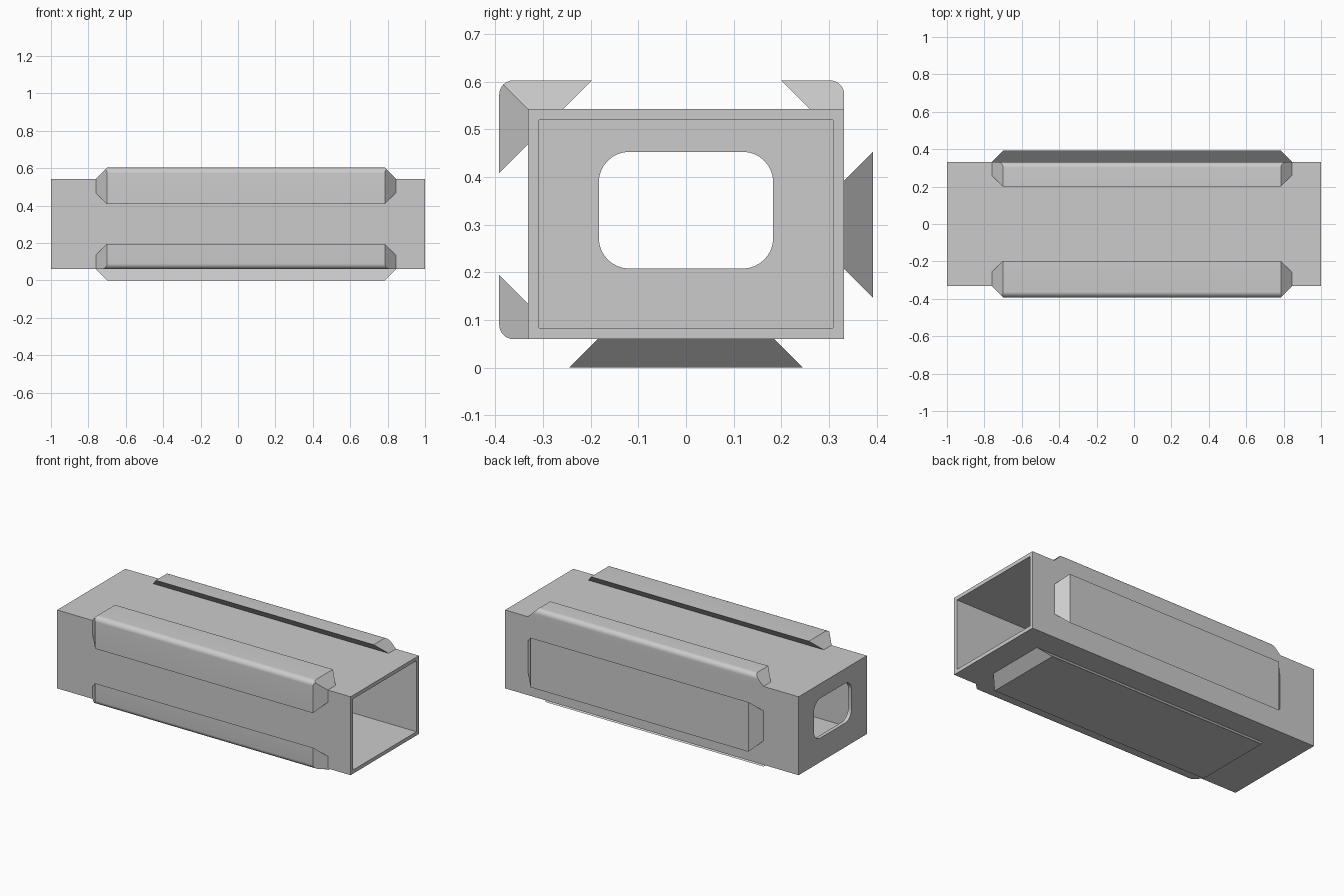
import bpy, bmesh, math

if "Cube" in bpy.data.objects:
    bpy.data.objects.remove(bpy.data.objects["Cube"])

# Single flat grey
grey = bpy.data.materials.new("light_grey")
grey.use_nodes = True
colour = (0.6, 0.6, 0.6, 1)
grey.diffuse_color = colour
grey.node_tree.nodes["Principled BSDF"].inputs["Base Color"].default_value = colour

HALF, LOW, HIGH = 0.332, 0.06, 0.543   # body half depth, underside, top
RISE = 0.06                            # how far the pads stand off the body
WALL = 0.023


def make_object(name, bm):
    bmesh.ops.recalc_face_normals(bm, faces=bm.faces)
    mesh = bpy.data.meshes.new(name)
    bm.to_mesh(mesh)
    bm.free()
    mesh.materials.append(grey)
    obj = bpy.data.objects.new(name, mesh)
    bpy.context.collection.objects.link(obj)
    return obj


def arc(cy, cz, radius, start, end, steps=8):
    angles = [math.radians(start + (end - start) * i / steps) for i in range(steps + 1)]
    return [(cy + radius * math.cos(a), cz + radius * math.sin(a)) for a in angles]


def prism(name, outline, x0, x1):
    bm = bmesh.new()
    a, b = ([bm.verts.new((x, y, z)) for y, z in outline] for x in (x0, x1))
    bm.faces.new(a)
    bm.faces.new(b)
    n = len(outline)
    for i in range(n):
        j = (i + 1) % n
        bm.faces.new((a[i], a[j], b[j], b[i]))
    return make_object(name, bm)


def rectangle(half, low, high):
    return [(-half, low), (half, low), (half, high), (-half, high)]


def pad(name, outline, height, corner=None):
    """Undercut pad with sloped ends; outline runs from base edge to base edge."""
    bm = bmesh.new()
    points = outline + ([corner] if corner else [])
    ends = []
    for base_x, direction in ((-0.76, 1), (0.845, -1)):
        ends.append([bm.verts.new((base_x + direction * height(y, z), y, z))
                     for y, z in points])
    n = len(points)
    base_faces = []
    for i in range(n):
        j = (i + 1) % n
        face = bm.faces.new((ends[0][i], ends[0][j], ends[1][j], ends[1][i]))
        if i >= len(outline) - 1:
            base_faces.append(face)
    for verts in ends:
        if corner:
            # Mitred end where the pad wraps a body edge
            mid = len(outline) // 2
            bm.faces.new(verts[:mid + 1] + verts[-1:])
            bm.faces.new(verts[mid:])
        else:
            bm.faces.new(verts)
    bmesh.ops.recalc_face_normals(bm, faces=bm.faces)
    bmesh.ops.delete(bm, geom=base_faces, context="FACES_ONLY")
    mesh_obj = make_object(name, bm)
    finish(mesh_obj)


def finish(obj):
    bpy.ops.object.select_all(action="DESELECT")
    obj.select_set(True)
    bpy.context.view_layer.objects.active = obj
    bpy.ops.object.shade_smooth_by_angle(angle=math.radians(30))


# Hollow body: open at one end, rounded window through the other
body = prism("body", rectangle(HALF, LOW, HIGH), -1, 1)
cavity = prism("cavity_cutter", rectangle(HALF - WALL, LOW + WALL, HIGH - WALL), -1 + WALL, 1.2)
hy, z0, z1, r = 0.183, 0.208, 0.453, 0.064
window_outline = (arc(hy - r, z1 - r, r, 0, 90) + arc(r - hy, z1 - r, r, 90, 180)
                  + arc(r - hy, z0 + r, r, 180, 270) + arc(hy - r, z0 + r, r, 270, 360))
window = prism("window_cutter", window_outline, -1.2, -0.9)
bpy.context.view_layer.objects.active = body
for cutter in (cavity, window):
    cutter.hide_render = True
    cut = body.modifiers.new("cut", "BOOLEAN")
    cut.operation = "DIFFERENCE"
    cut.solver = "EXACT"
    cut.object = cutter
    bpy.ops.object.modifier_apply(modifier=cut.name)
    bpy.data.objects.remove(cutter)
finish(body)

# Stand-off from each side of the body
def above(y, z):
    return max(z - HIGH, 0)


def ahead(y, z):
    return max(-HALF - y, 0)


def behind(y, z):
    return max(y - HALF, 0)


def below(y, z):
    return max(LOW - z, 0)


R = 0.03
FRONT, TOP = -HALF - RISE, HIGH + RISE

# Pad wrapped over the upper front edge
pad("upper_front_pad",
    [(-HALF, 0.468), (FRONT, 0.408)] + arc(FRONT + R, TOP - R, R, 180, 90)
    + [(-0.197, TOP), (-0.257, HIGH)],
    lambda y, z: max(above(y, z), ahead(y, z)), (-HALF, HIGH))

# Pad along the rear of the top
pad("upper_rear_pad",
    [(0.26, HIGH), (0.2, TOP)] + arc(HALF - R, TOP - R, R, 90, 0) + [(HALF, HIGH)], above)

# Pad along the lower front
pad("lower_front_pad",
    [(-HALF, 0.135), (FRONT, 0.195)] + arc(FRONT + R, LOW + R, R, 180, 270)
    + [(-HALF, LOW)], ahead)

# Plain dovetail pads on the back and underside
pad("back_pad", [(HALF, 0.207), (-FRONT, 0.147), (-FRONT, 0.453), (HALF, 0.393)], behind)
pad("bottom_pad", [(-0.185, LOW), (-0.245, 0), (0.245, 0), (0.185, LOW)], below)
